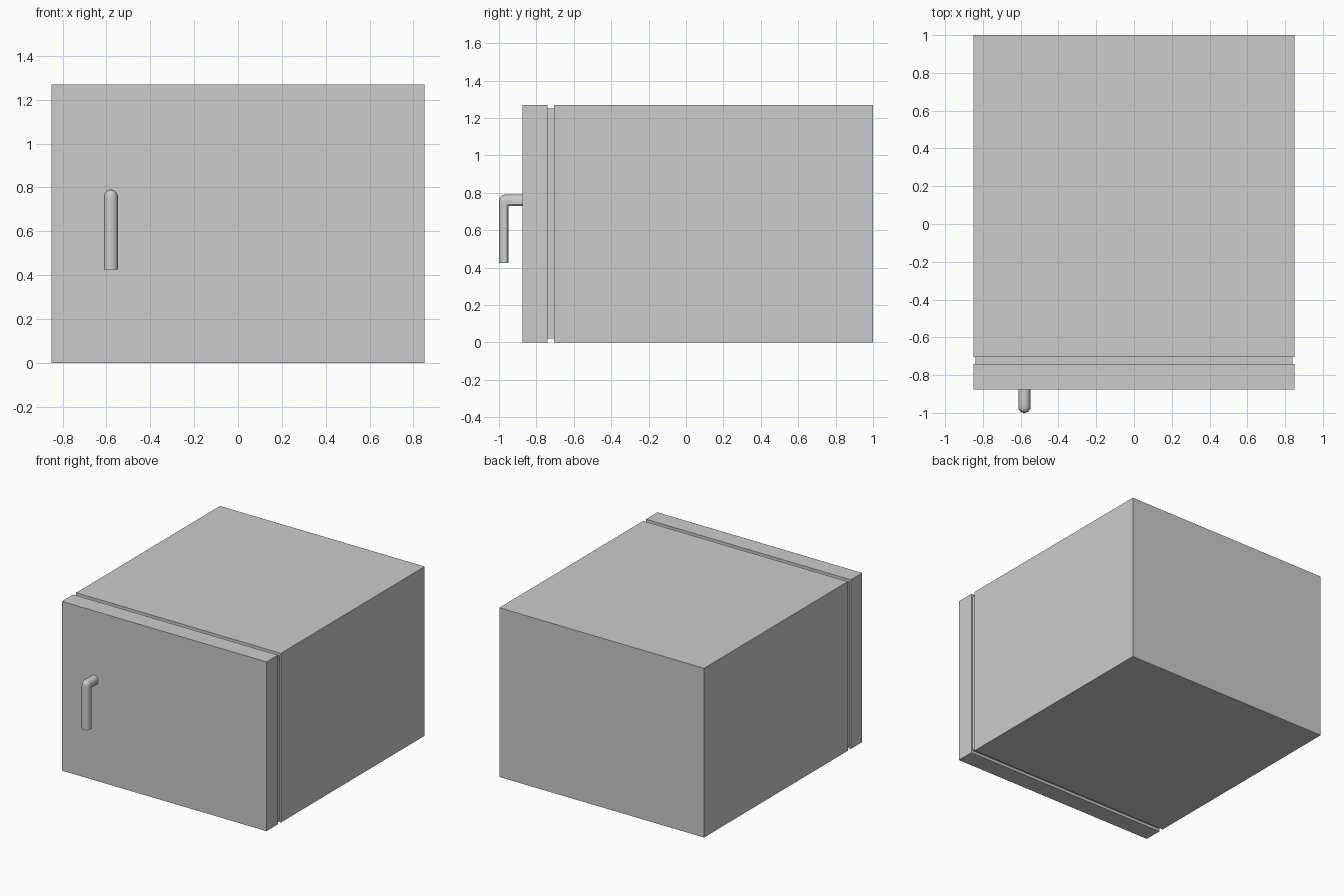
import bpy, bmesh, math

if "Cube" in bpy.data.objects:
    bpy.data.objects.remove(bpy.data.objects["Cube"])


def box(name, x, y0, y1, z0, z1):
    bm = bmesh.new()
    bmesh.ops.create_cube(bm, size=1)
    for v in bm.verts:
        v.co = (v.co.x * 2 * x, (y0 + y1) / 2 + v.co.y * (y1 - y0),
                (z0 + z1) / 2 + v.co.z * (z1 - z0))
    return finish(name, bm)


def finish(name, bm):
    bmesh.ops.recalc_face_normals(bm, faces=bm.faces)
    mesh = bpy.data.meshes.new(name)
    bm.to_mesh(mesh)
    bm.free()
    ob = bpy.data.objects.new(name, mesh)
    bpy.context.collection.objects.link(ob)
    return ob


# Cabinet, recessed seal and door
box("cabinet_body", 0.85, -0.705, 1.0, 0.0, 1.27)
box("door_seal", 0.84, -0.74, -0.705, 0.02, 1.25)
box("door", 0.85, -0.875, -0.74, 0.0, 1.27)

# Handle section: round outer side, flat inner side (x offset, depth 0..1)
W = 0.032
section = [(W * math.cos(math.pi * i / 16), 0.58 * (1 - math.sin(math.pi * i / 16)))
           for i in range(17)]
section += [(-W, 0.88), (-W * 0.8, 1.0), (W * 0.8, 1.0), (W, 0.88)]

# Handle: section swept up the grip, round the corner and into the door
X, TY, TZ, TOP = -0.58, 0.05, 0.06, 0.79
stations = [(1, 0, 0, 0.425 - (TOP - TZ))]
for i in range(9):
    a = math.pi / 2 * i / 8
    stations.append((max(math.cos(a), 0) ** 0.55 if i < 8 else 0,
                     math.sin(a) ** 0.55, 0, 0))
stations.append((0, 1, 0.08, 0))

bm = bmesh.new()
rings = []
for c, s, dy, dz in stations:
    rings.append([bm.verts.new((X + x, -1 + TY - TY * (1 - u) * c + dy,
                                TOP - TZ + TZ * (1 - u) * s + dz))
                  for x, u in section])
n = len(section)
for r0, r1 in zip(rings, rings[1:]):
    for i in range(n):
        j = (i + 1) % n
        bm.faces.new((r0[i], r0[j], r1[j], r1[i]))
bm.faces.new(rings[0])
bm.faces.new(rings[-1])
bmesh.ops.remove_doubles(bm, verts=bm.verts, dist=1e-5)
handle = finish("door_handle", bm)
bpy.context.view_layer.objects.active = handle
handle.select_set(True)
bpy.ops.object.shade_smooth_by_angle(angle=math.radians(40))
